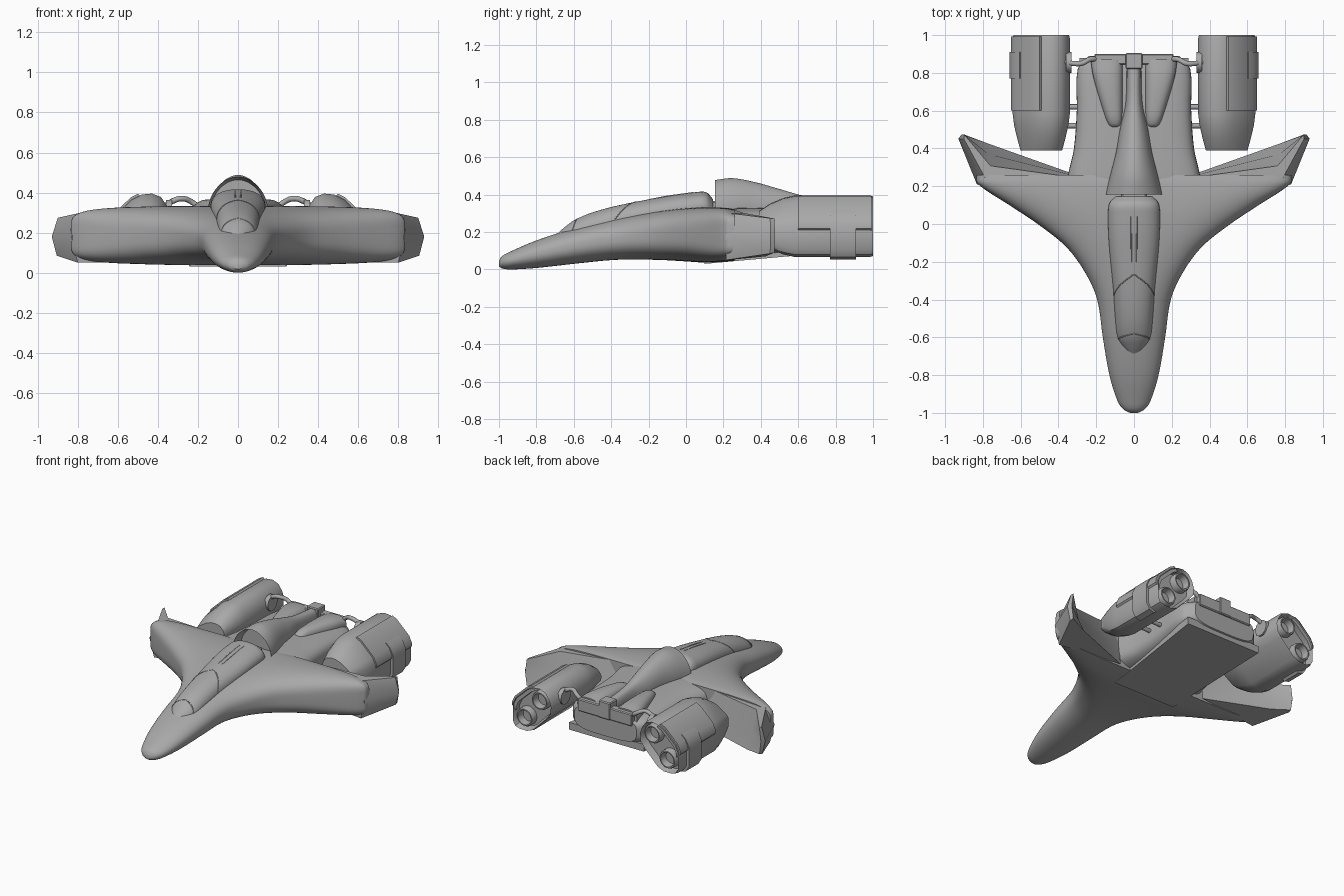
import bpy, bmesh, math
from mathutils import Vector

if "Cube" in bpy.data.objects:
    bpy.data.objects.remove(bpy.data.objects["Cube"])

grey = bpy.data.materials.new("hull grey")
grey.diffuse_color = (0.4, 0.4, 0.4, 1)
grey.use_nodes = True
grey.node_tree.nodes["Principled BSDF"].inputs["Base Color"].default_value = grey.diffuse_color


def finish(name, bm, mirror=False, angle=32):
    bmesh.ops.recalc_face_normals(bm, faces=bm.faces)
    me = bpy.data.meshes.new(name)
    bm.to_mesh(me)
    bm.free()
    ob = bpy.data.objects.new(name, me)
    bpy.context.collection.objects.link(ob)
    me.materials.append(grey)
    if mirror:
        ob.modifiers.new("mirror", 'MIRROR')
    bpy.ops.object.select_all(action='DESELECT')
    ob.select_set(True)
    bpy.context.view_layer.objects.active = ob
    bpy.ops.object.shade_smooth_by_angle(angle=math.radians(angle))
    return ob


def smooth(st, k=4):
    """Spline-resample a list of station tuples."""
    out = []
    for i in range(len(st) - 1):
        p = [Vector(st[min(max(j, 0), len(st) - 1)]) for j in range(i - 1, i + 3)]
        h = p[2][0] - p[1][0]
        m1 = (p[2] - p[0]) * (h / (p[2][0] - p[0][0]))
        m2 = (p[3] - p[1]) * (h / (p[3][0] - p[1][0]))
        for s in range(k):
            t = s / k
            out.append((2*t**3 - 3*t*t + 1) * p[1] + (t**3 - 2*t*t + t) * m1
                       + (3*t*t - 2*t**3) * p[2] + (t**3 - t*t) * m2)
    return out + [Vector(st[-1])]


def oval(s, a):
    """Point on a superellipse station (y, half width, z low, z high, power, x centre)."""
    y, w, lo, hi, n, xc = s
    c, d = math.cos(a), math.sin(a)
    return Vector((xc + w * math.copysign(abs(c) ** (2 / n), c), y,
                   (lo + hi) / 2 + (hi - lo) / 2 * math.copysign(abs(d) ** (2 / n), d)))


def skin(rings, recess=None):
    """Bridge rings of points; recess = (ring end, rim, depth) hollows one end."""
    bm = bmesh.new()
    vs = [[bm.verts.new(p) for p in r] for r in rings]
    n = len(vs[0])
    for a, b in zip(vs, vs[1:]):
        for i in range(n):
            bm.faces.new((a[i], a[(i + 1) % n], b[(i + 1) % n], b[i]))
    caps = [bm.faces.new(vs[0]), bm.faces.new(vs[-1])]
    if recess:
        end, rim, depth = recess
        bmesh.ops.recalc_face_normals(bm, faces=bm.faces)
        bmesh.ops.inset_region(bm, faces=[caps[end]], thickness=rim)
        bmesh.ops.translate(bm, verts=caps[end].verts, vec=(0, depth, 0))
    return bm


def loft(name, st, seg=64, mirror=False, recess=None):
    rings = [[oval(s, 2 * math.pi * i / seg) for i in range(seg)] for s in smooth(st)]
    return finish(name, skin(rings, recess), mirror)


def box(name, x, y, z, mirror=False, bevel=0.006):
    rings = [[(a, b, c) for a, c in ((x[0], z[0]), (x[1], z[0]), (x[1], z[1]), (x[0], z[1]))] for b in y]
    bm = skin(rings)
    bmesh.ops.bevel(bm, geom=bm.edges[:], offset=bevel, segments=1, affect='EDGES')
    return finish(name, bm, mirror)


def wrap(name, outer, ys, t=.03):
    """Thick plate following an (x, z) path, moved inward by t."""
    path = outer + [(x - t, z - (t if z > .15 else -t)) for x, z in reversed(outer)]
    return finish(name, skin([[(x, y, z) for x, z in path] for y in ys]), True)


def tube(name, pts, r):
    cu = bpy.data.curves.new(name, 'CURVE')
    cu.dimensions = '3D'
    cu.bevel_depth, cu.bevel_resolution, cu.use_fill_caps = r, 3, True
    sp = cu.splines.new('BEZIER')
    sp.bezier_points.add(len(pts) - 1)
    for b, p in zip(sp.bezier_points, pts):
        b.co = p
        b.handle_left_type = b.handle_right_type = 'AUTO'
    ob = bpy.data.objects.new(name, cu)
    bpy.context.collection.objects.link(ob)
    cu.materials.append(grey)


# blended hull and wings
loft("hull", [(-1, .02, .018, .045, 2, 0), (-.985, .052, .006, .07, 2, 0), (-.94, .086, 0, .095, 2, 0),
              (-.8, .13, .008, .155, 2.2, 0), (-.6, .165, .03, .22, 2.3, 0), (-.4, .195, .05, .27, 2.4, 0),
              (-.26, .257, .053, .295, 2.6, 0), (-.12, .36, .05, .315, 3, 0), (0, .51, .043, .328, 3.3, 0),
              (.1, .66, .037, .333, 4, 0), (.21, .825, .042, .33, 5.5, 0), (.26, .835, .047, .322, 6, 0)], 96)

# swept wing tips: inner, leading, outer tip, tip, crease at top, middle and bottom heights
tip = [[(.34, .25, .322), (.775, .22, .302), (.9, .45, .274), (.9, .474, .272), (.76, .308, .302)],
       [(.34, .262, .18), (.832, .21, .18), (.93, .452, .18), (.912, .475, .18), (.77, .37, .18)],
       [(.34, .272, .055), (.8, .215, .05), (.905, .45, .085), (.9, .474, .09), (.77, .425, .07)]]
finish("wing_tip", skin(tip), True, 40)

# cockpit canopy with seams
canopy = [(-.69, .03, .14, .19, 2, 0), (-.65, .062, .13, .225, 2, 0), (-.6, .088, .13, .262, 2, 0),
          (-.5, .1, .14, .305, 2.1, 0), (-.35, .11, .17, .345, 2.2, 0), (-.1, .133, .23, .392, 2.2, 0),
          (.05, .137, .25, .413, 2.2, 0), (.11, .13, .255, .412, 2.2, 0), (.145, .1, .26, .375, 2, 0)]
loft("canopy", canopy)


def on_canopy(y, a):
    for s, t in zip(canopy, canopy[1:]):
        if s[0] <= y <= t[0]:
            return oval(Vector(s).lerp(Vector(t), (y - s[0]) / (t[0] - s[0])), math.radians(a))


tube("canopy_v_seam", [on_canopy(-.27 - .11 * abs(a - 90) / 80, a) for a in range(10, 171, 10)], .003)
tube("windshield_seam", [on_canopy(-.58 - .03 * abs(a - 90) / 80, a) for a in range(10, 171, 10)], .003)
for a in (85, 95):
    tube("canopy_rib", [on_canopy(y, a) for y in (-.2, -.1, 0, .04)], .003)
box("canopy_hinge", (-.065, .065), (.12, .18), (.3, .365))

# dorsal hood with open front, running into the tail spine
loft("dorsal_hood", [(.155, .15, .14, .478, 1.9, 0), (.25, .128, .15, .488, 1.9, 0), (.38, .095, .18, .464, 2, 0),
                     (.5, .075, .2, .43, 2, 0), (.64, .045, .2, .392, 2.5, 0), (.88, .038, .2, .365, 3, 0)],
     recess=(0, .014, .07))

# rear body
loft("rear_body", [(.2, .36, .05, .325, 4, 0), (.28, .345, .055, .328, 4, 0), (.4, .318, .06, .328, 4, 0),
                   (.6, .303, .08, .325, 4, 0), (.82, .298, .11, .315, 3.5, 0), (.89, .24, .135, .305, 3.5, 0)])
belly = [(.1, .03, .24), (.88, .1, .29)]
finish("belly_plate", skin([[(-w, y, z), (w, y, z), (w, y, z + .05), (-w, y, z + .05)] for y, z, w in belly]))
loft("tail_barrel", [(.5, .02, .26, .31, 2, .1), (.53, .038, .25, .345, 2.5, .102), (.62, .055, .25, .362, 2.5, .115),
                     (.78, .078, .25, .366, 2.5, .138), (.87, .085, .25, .355, 2.5, .145)], 32, True)
box("tail_bar", (-.21, .21), (.845, .9), (.26, .345))
box("tail_cap", (-.045, .045), (.82, .905), (.26, .38))

# engine pods: tilted rounded section, hollow at the back
corners = [(.355, .335), (.385, .378), (.43, .395), (.48, .39), (.53, .365), (.62, .28), (.642, .235),
           (.642, .11), (.625, .08), (.59, .067), (.53, .067), (.485, .085), (.375, .195), (.345, .235), (.34, .29)]
cx, cz = .49, .23
pod = [(.39, .73, .5), (.45, .84, .74), (.52, .95, .92), (.58, 1, 1), (.985, 1, 1), (1, .97, .97)]
finish("engine_pod", skin([[(cx + (x - cx) * a, y, cz + (z - cz) * b) for x, z in corners] for y, a, b in pod],
                          (1, .016, -.05)), True, 35)

# armour panel and side box wrapped on the outer side of the pod
wrap("pod_panel", [(.5, .394), (.535, .376), (.63, .286), (.652, .238), (.652, .22)], (.6, .992))
wrap("pod_side_box", [(.605, .316), (.637, .287), (.659, .24), (.659, .105), (.635, .066), (.595, .054)], (.77, .91))

# paired nozzles in each pod
for n, (x, z) in enumerate(((.435, .303), (.552, .158))):
    prof = [(.064, .92), (.064, .985), (.058, .997), (.05, .997), (.04, .94)]
    rings = [[(x + r * math.cos(t * math.pi / 16), y, z + r * math.sin(t * math.pi / 16)) for t in range(32)]
             for r, y in prof]
    finish("nozzle_%d" % (n + 1), skin(rings), True)

# pipes and struts tying the pods to the body
for s in (-1, 1):
    tube("fuel_pipe", [(s * .19, .87, .32), (s * .23, .872, .352), (s * .28, .85, .37), (s * .32, .85, .36),
                       (s * .37, .86, .33)], .014)
    tube("pipe_flange", [(s * .33, .855, .31), (s * .36, .855, .31)], .055)
    for y in (.52, .62):
        tube("pod_strut", [(s * .27, y, .2), (s * .39, y, .2)], .014)
